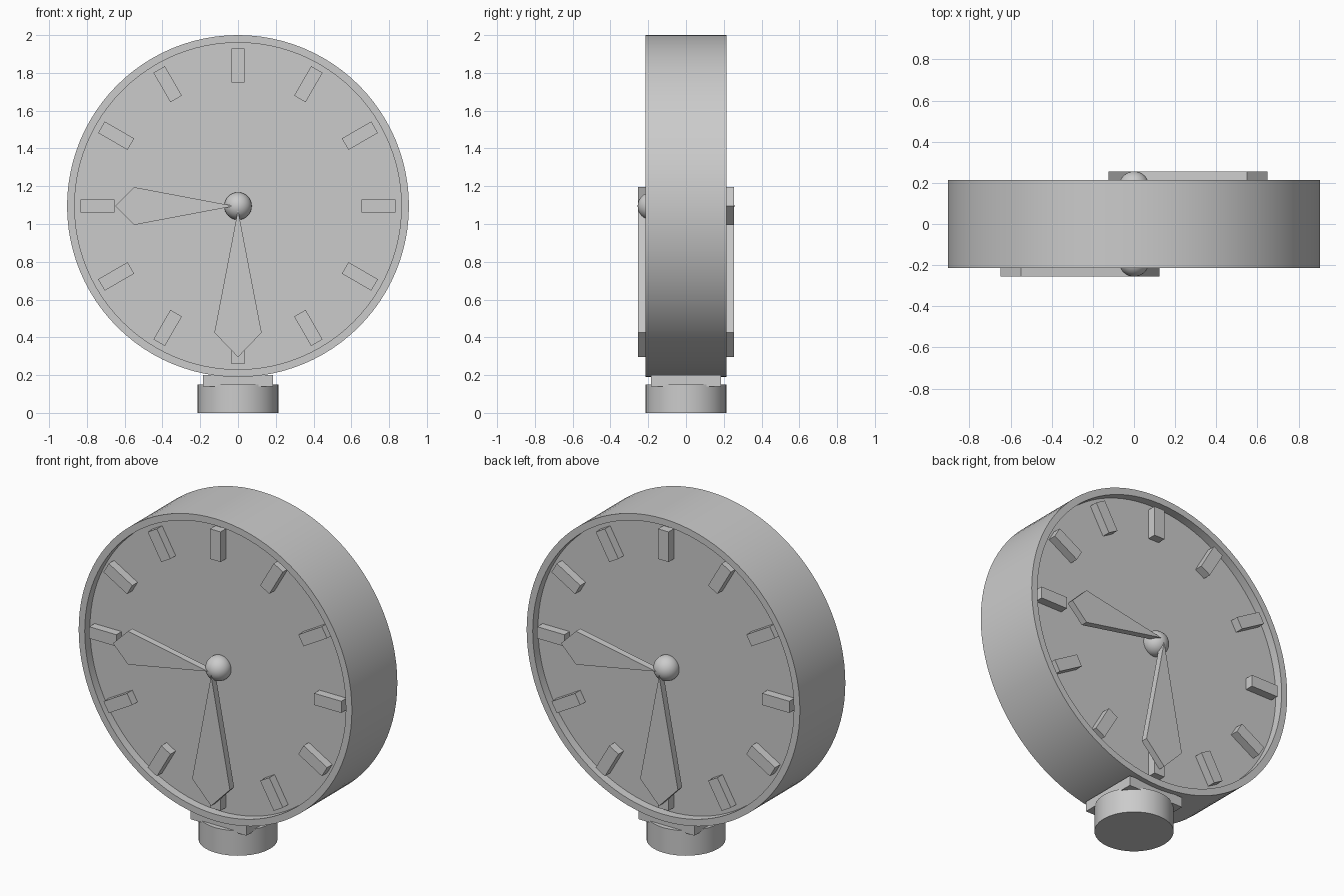
import bpy, bmesh
from math import pi, radians
from mathutils import Matrix, Vector

if "Cube" in bpy.data.objects:
    bpy.data.objects.remove(bpy.data.objects["Cube"], do_unlink=True)

gray = bpy.data.materials.new("light gray")
gray.use_nodes = True
gray.diffuse_color = (0.6, 0.6, 0.6, 1)
gray.node_tree.nodes["Principled BSDF"].inputs["Base Color"].default_value = (0.6, 0.6, 0.6, 1)

CENTRE = 1.095    # height of the dial centre
RADIUS = 0.905
RIM = 0.215       # half depth of the case
FACE = 0.165      # half depth at the recessed dial


def finish(name, bm, matrix=Matrix(), smooth=False):
    bmesh.ops.recalc_face_normals(bm, faces=bm.faces)
    mesh = bpy.data.meshes.new(name)
    bm.to_mesh(mesh)
    bm.free()
    mesh.transform(matrix)
    mesh.materials.append(gray)
    ob = bpy.data.objects.new(name, mesh)
    bpy.context.collection.objects.link(ob)
    if smooth:
        bpy.ops.object.select_all(action='DESELECT')
        ob.select_set(True)
        bpy.context.view_layer.objects.active = ob
        bpy.ops.object.shade_smooth_by_angle(angle=radians(35))
    return ob


def box(name, size, matrix):
    bm = bmesh.new()
    bmesh.ops.create_cube(bm, size=1, matrix=Matrix.Diagonal((*size, 1)))
    return finish(name, bm, matrix)


def hand(name, half_width, shoulder, tip, matrix):
    # Kite-shaped outline pointing up, extruded outward from the rim plane
    outline = [(0, 0.02), (half_width, shoulder), (0, tip), (-half_width, shoulder)]
    bm = bmesh.new()
    face = bm.faces.new([bm.verts.new((x, -RIM, z)) for x, z in outline])
    geom = bmesh.ops.extrude_face_region(bm, geom=[face])["geom"]
    verts = [v for v in geom if isinstance(v, bmesh.types.BMVert)]
    bmesh.ops.translate(bm, verts=verts, vec=(0, -0.04, 0))
    return finish(name, bm, matrix)


# Round case with a recessed dial on both sides, turned from one profile
inner = RADIUS - 0.04
profile = [(0, -FACE), (inner, -FACE), (inner, -RIM), (RADIUS, -RIM),
           (RADIUS, RIM), (inner, RIM), (inner, FACE), (0, FACE)]
bm = bmesh.new()
verts = [bm.verts.new((r, y, 0)) for r, y in profile]
edges = [bm.edges.new(pair) for pair in zip(verts, verts[1:])]
bmesh.ops.spin(bm, geom=verts + edges, cent=(0, 0, 0), axis=(0, 1, 0),
               angle=2 * pi, steps=96)
bmesh.ops.remove_doubles(bm, verts=bm.verts, dist=0.0005)
finish("case", bm, Matrix.Translation((0, 0, CENTRE)), smooth=True)

# Same markers, hands and hub on the front and the back
for side, turn in (("front", 0), ("back", pi)):
    place = Matrix.Translation((0, 0, CENTRE)) @ Matrix.Rotation(turn, 4, 'Z')
    for hour in range(12):
        spot = Matrix.Translation((0, -(FACE + RIM) / 2, 0.745))
        box(f"{side}_hour_marker_{hour + 1}", (0.07, RIM - FACE, 0.18),
            place @ Matrix.Rotation(hour * pi / 6, 4, 'Y') @ spot)
    hand(f"{side}_minute_hand", 0.125, 0.67, 0.8, place @ Matrix.Rotation(pi, 4, 'Y'))
    hand(f"{side}_hour_hand", 0.1, 0.55, 0.65, place @ Matrix.Rotation(-pi / 2, 4, 'Y'))
    bm = bmesh.new()
    bmesh.ops.create_uvsphere(bm, u_segments=32, v_segments=16, radius=0.073)
    finish(f"{side}_hub", bm, place @ Matrix.Translation((0, -0.183, 0)), smooth=True)

# Square neck and round foot
box("neck", (0.37, 0.37, 0.06), Matrix.Translation((0, 0, 0.17)))
bm = bmesh.new()
bmesh.ops.create_cone(bm, cap_ends=True, segments=32, radius1=0.215, radius2=0.215, depth=0.15)
finish("foot", bm, Matrix.Translation((0, 0, 0.075)), smooth=True)
